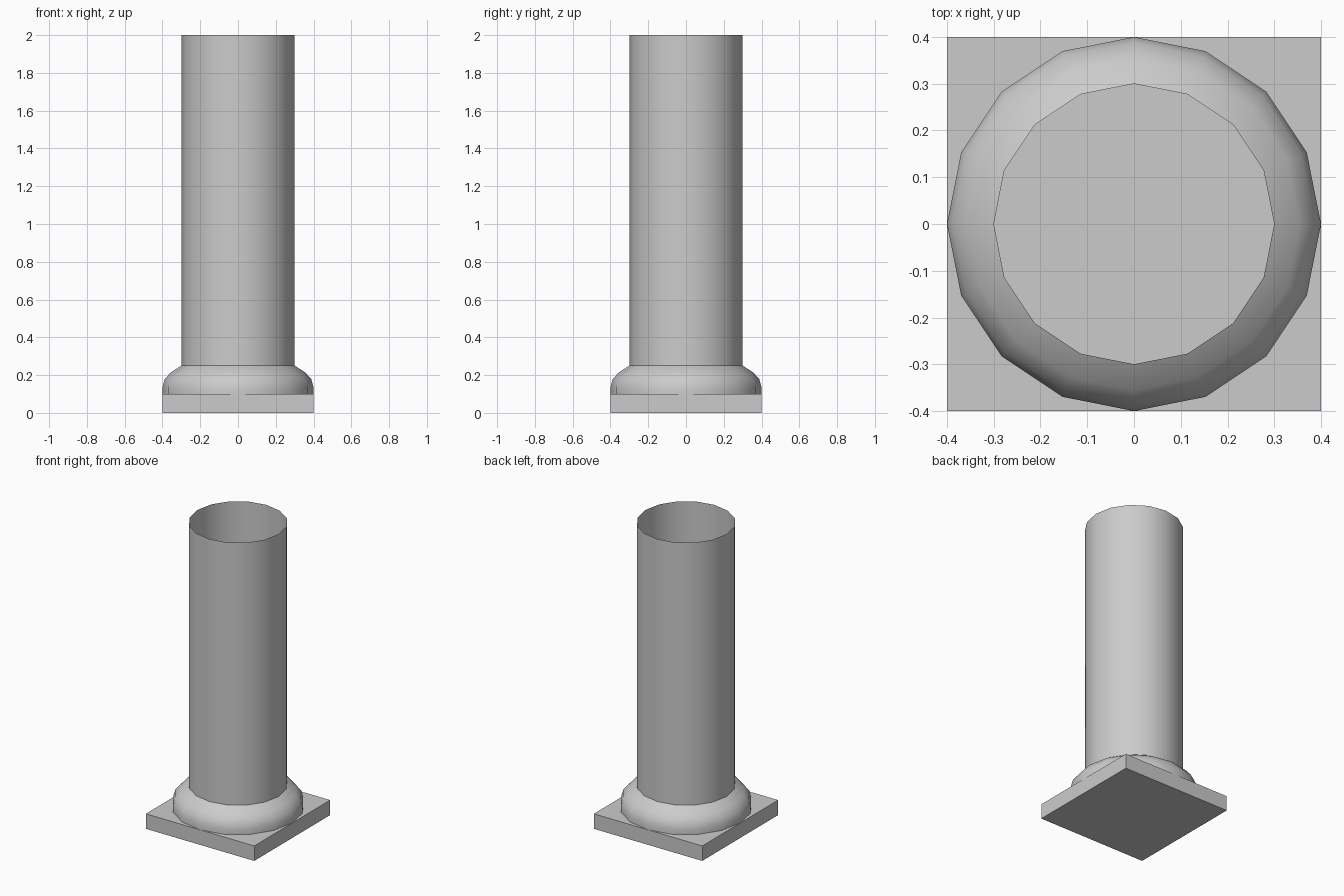
import bpy, bmesh, math

if "Cube" in bpy.data.objects:
    bpy.data.objects.remove(bpy.data.objects["Cube"])

SIDES = 16


def finish(name, bm, smooth):
    mesh = bpy.data.meshes.new(name)
    bm.to_mesh(mesh)
    bm.free()
    obj = bpy.data.objects.new(name, mesh)
    bpy.context.collection.objects.link(obj)
    if smooth:
        bpy.context.view_layer.objects.active = obj
        obj.select_set(True)
        bpy.ops.object.shade_smooth_by_angle(angle=math.radians(35))
        obj.select_set(False)
    return obj


def lathe(name, profile):
    """Open surface of revolution from (radius, z) points, bottom to top."""
    bm = bmesh.new()
    rings = []
    for r, z in profile:
        angles = [2 * math.pi * i / SIDES for i in range(SIDES)]
        rings.append([bm.verts.new((r * math.cos(a), r * math.sin(a), z)) for a in angles])
    for low, high in zip(rings, rings[1:]):
        for i in range(SIDES):
            j = (i + 1) % SIDES
            bm.faces.new((low[i], low[j], high[j], high[i]))
    return finish(name, bm, True)


# Square plinth
bm = bmesh.new()
bmesh.ops.create_cube(bm, size=1)
for v in bm.verts:
    v.co = (v.co.x * 0.8, v.co.y * 0.8, (v.co.z + 0.5) * 0.1)
finish("plinth", bm, False)

# Rounded moulding between plinth and shaft
lathe("base_moulding", [(0.4, 0.1), (0.4, 0.135), (0.388, 0.178), (0.355, 0.215), (0.3, 0.25)])

# Hollow shaft, open at the top
lathe("shaft", [(0.3, 0.25), (0.3, 2.0)])
